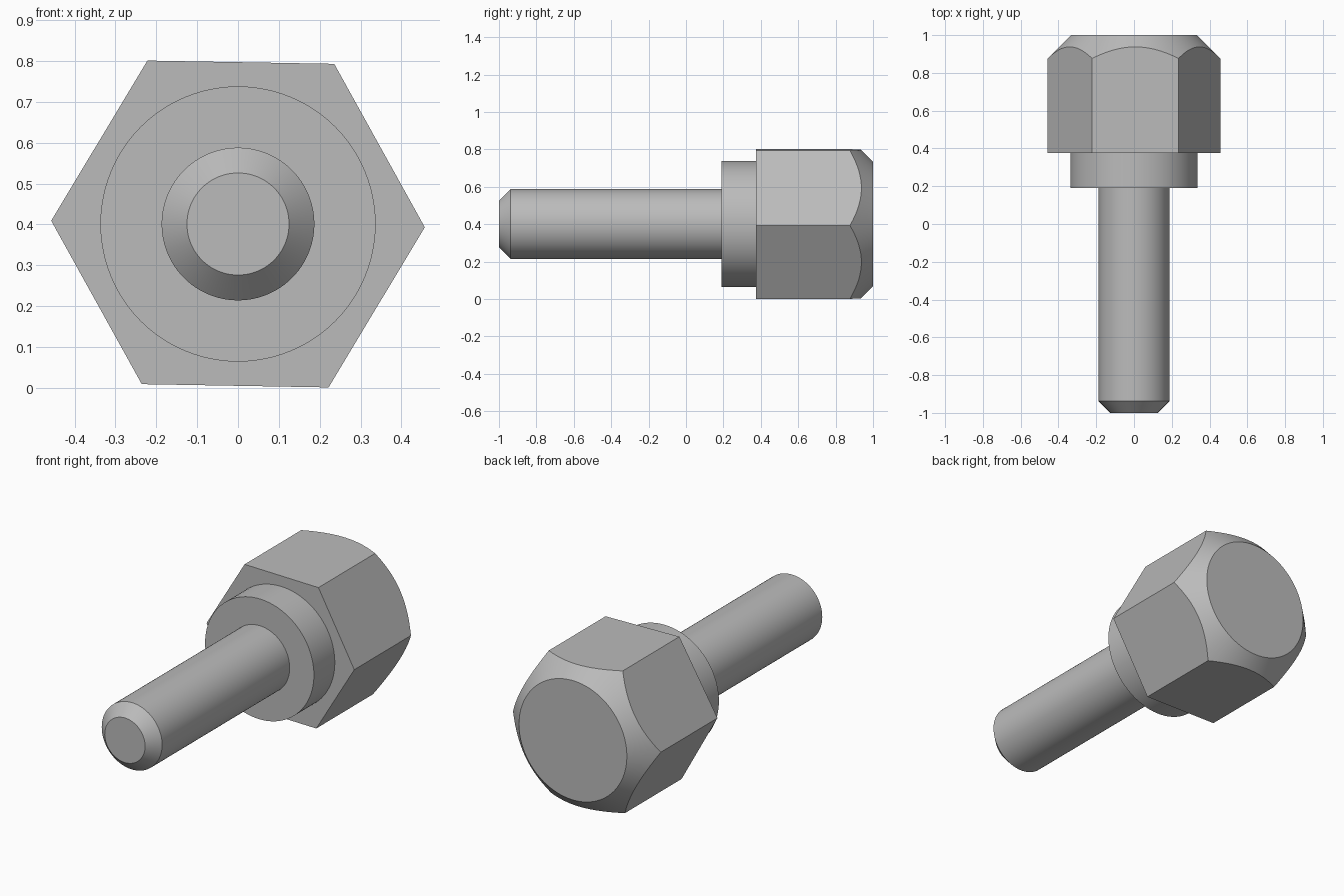
import bpy, bmesh, math

cube = bpy.data.objects.get("Cube")
if cube:
    bpy.data.objects.remove(cube)

AXIS_Z = 0.401

steel = bpy.data.materials.new("plain grey steel")
steel.use_nodes = True
GREY = (0.5, 0.5, 0.5, 1)
steel.diffuse_color = GREY
steel.node_tree.nodes["Principled BSDF"].inputs["Base Color"].default_value = GREY


def solid_from_rings(name, rings):
    """Join matching rings of points into a closed, smooth-shaded solid."""
    bm = bmesh.new()
    loops = [[bm.verts.new(p) for p in ring] for ring in rings]
    for a, b in zip(loops, loops[1:]):
        for i in range(len(a)):
            j = (i + 1) % len(a)
            bm.faces.new((a[i], a[j], b[j], b[i]))
    bm.faces.new(loops[0])
    bm.faces.new(loops[-1])
    bmesh.ops.recalc_face_normals(bm, faces=bm.faces)
    mesh = bpy.data.meshes.new(name)
    bm.to_mesh(mesh)
    bm.free()
    mesh.materials.append(steel)
    obj = bpy.data.objects.new(name, mesh)
    bpy.context.collection.objects.link(obj)
    bpy.ops.object.select_all(action="DESELECT")
    obj.select_set(True)
    bpy.context.view_layer.objects.active = obj
    bpy.ops.object.shade_smooth_by_angle(angle=math.radians(30))
    return obj


def point(radius, y, angle):
    return (radius * math.cos(angle), y, AXIS_Z + radius * math.sin(angle))


def lathe(name, profile, sides=96):
    """Turn (radius, y) pairs around the long axis."""
    turn = [2 * math.pi * i / sides for i in range(sides)]
    return solid_from_rings(name, [[point(r, y, a) for a in turn] for r, y in profile])


# Shaft with chamfered tip, and the round collar
lathe("shaft", [(0.125, -1), (0.187, -0.938), (0.187, 0.25)])
lathe("collar", [(0.337, 0.19), (0.337, 0.42)])

# Hexagonal head, its back corners cut by a 45 degree cone
CORNER, FACE_RADIUS, TILT, STEPS = 0.4575, 0.334, math.radians(-1), 16
SECTOR = math.pi / 3
front, bevel, face = [], [], []
for i in range(6 * STEPS):
    local = SECTOR * (i % STEPS) / STEPS - SECTOR / 2
    angle = TILT + SECTOR * i / STEPS
    radius = CORNER * math.cos(SECTOR / 2) / math.cos(local)
    front.append(point(radius, 0.375, angle))
    bevel.append(point(radius, 1 + FACE_RADIUS - radius, angle))
    face.append(point(FACE_RADIUS, 1, angle))
solid_from_rings("hex_head", [front, bevel, face])
